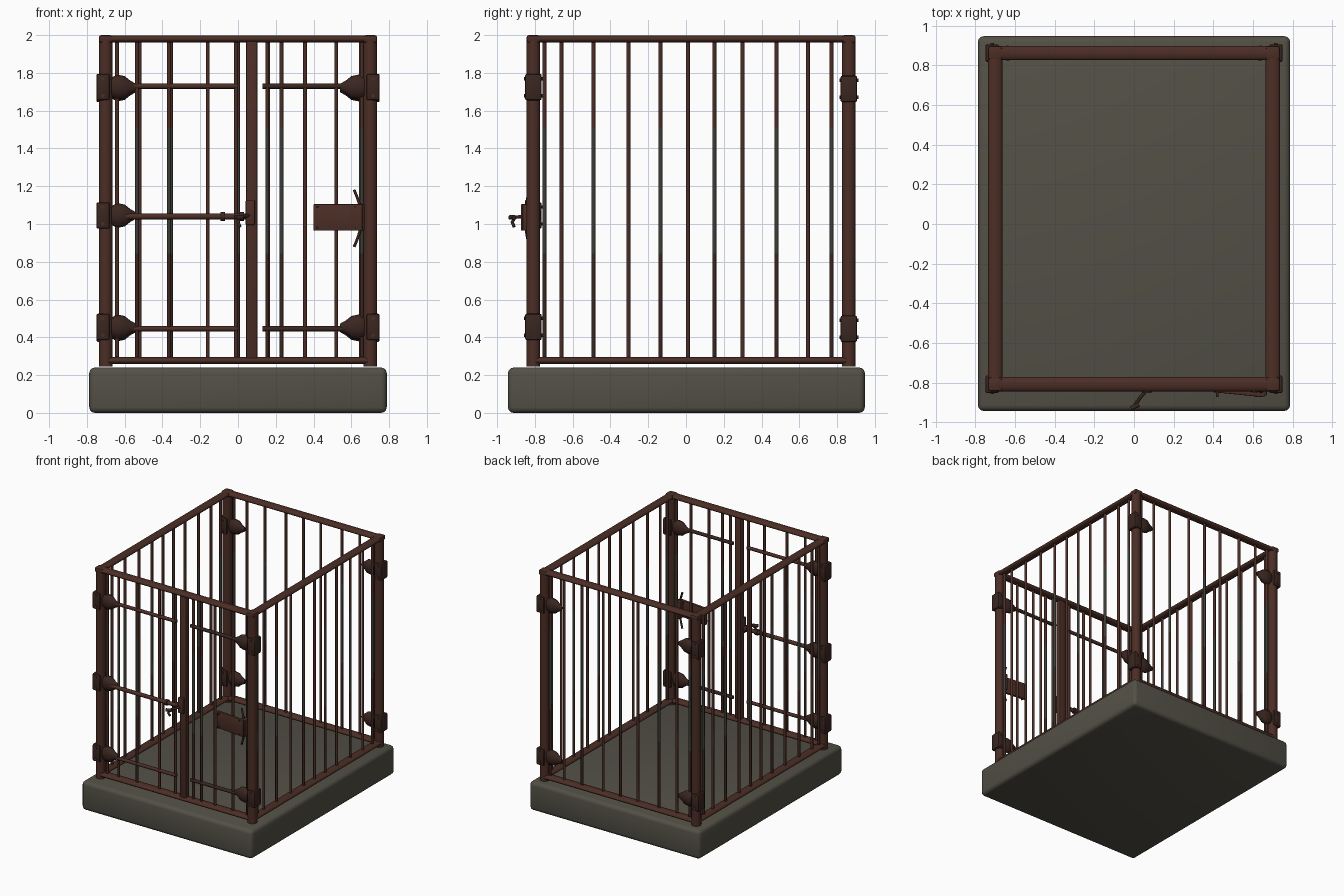
import bpy, bmesh, math
from mathutils import Vector, Matrix

if "Cube" in bpy.data.objects:
    bpy.data.objects.remove(bpy.data.objects["Cube"], do_unlink=True)


def material(name, rgb):
    m = bpy.data.materials.new(name)
    m.use_nodes = True
    m.diffuse_color = (*rgb, 1)
    b = m.node_tree.nodes["Principled BSDF"]
    b.inputs["Base Color"].default_value = (*rgb, 1)
    b.inputs["Roughness"].default_value = 0.8
    return m


RUST = material("rusty iron", (0.072, 0.027, 0.019))
DARK = material("dark iron", (0.042, 0.019, 0.014))
WORN = material("worn grey iron", (0.045, 0.047, 0.037))
STONE = material("stone", (0.085, 0.08, 0.06))


def finish(name, bm, mats, angle=40):
    bmesh.ops.recalc_face_normals(bm, faces=bm.faces)
    me = bpy.data.meshes.new(name)
    bm.to_mesh(me)
    bm.free()
    for m in mats:
        me.materials.append(m)
    ob = bpy.data.objects.new(name, me)
    bpy.context.collection.objects.link(ob)
    bpy.ops.object.select_all(action='DESELECT')
    ob.select_set(True)
    bpy.context.view_layer.objects.active = ob
    bpy.ops.object.shade_smooth_by_angle(angle=math.radians(angle))
    return ob


def box(name, center, size, mat, bevel=0.006, turn=0.0, segments=2):
    bm = bmesh.new()
    bmesh.ops.create_cube(bm, size=1)
    bmesh.ops.scale(bm, vec=size, verts=bm.verts)
    bmesh.ops.bevel(bm, geom=bm.edges[:], offset=bevel, segments=segments,
                    affect='EDGES', profile=0.5)
    bmesh.ops.rotate(bm, matrix=Matrix.Rotation(turn, 3, 'Z'), verts=bm.verts)
    bmesh.ops.translate(bm, vec=center, verts=bm.verts)
    return finish(name, bm, [mat])


def lathe(name, start, direction, rings, mats, squash=(1, 1), sides=10, rule=None):
    """Rings of (distance, radius) along a direction; squash scales the two cross axes."""
    d = Vector(direction).normalized()
    side = d.cross((0, 0, 1))
    side = side.normalized() if side.length > 0.01 else Vector((1, 0, 0))
    up = side.cross(d)
    bm = bmesh.new()
    loops = []
    for dist, r in rings:
        c = Vector(start) + d * dist
        angles = [2 * math.pi * (i + 0.5) / sides for i in range(sides)]
        loops.append([bm.verts.new(c + side * (r * squash[0] * math.cos(a))
                                   + up * (r * squash[1] * math.sin(a))) for a in angles])
    for a, b in zip(loops, loops[1:]):
        for i in range(sides):
            j = (i + 1) % sides
            bm.faces.new((a[i], a[j], b[j], b[i]))
    bm.faces.new(loops[0])
    bm.faces.new(loops[-1])
    if rule:
        for f in bm.faces:
            f.material_index = rule(f.calc_center_median().z)
    return finish(name, bm, mats, 50)


def rod(name, a, b, r, mat, squash=(1, 1), sides=10):
    v = Vector(b) - Vector(a)
    return lathe(name, a, v, [(0, r), (v.length, r)], [mat], squash, sides)


def tube(name, points, r, mat):
    cu = bpy.data.curves.new(name, 'CURVE')
    cu.dimensions = '3D'
    cu.bevel_depth, cu.bevel_resolution, cu.use_fill_caps = r, 2, True
    sp = cu.splines.new('POLY')
    sp.points.add(len(points) - 1)
    for p, co in zip(sp.points, points):
        p.co = (*co, 1)
    cu.materials.append(mat)
    ob = bpy.data.objects.new(name, cu)
    bpy.context.collection.objects.link(ob)


X, FRONT, BACK = 0.70, -0.808, 0.862

# Stone slab
box("stone_base", (0, 0.002, 0.12), (1.575, 1.89, 0.24), STONE, 0.03, segments=3)

# Corner posts and their caps
for y, where in ((FRONT, "front"), (BACK, "back")):
    for s, lr in ((1, "left"), (-1, "right")):
        rod(f"{where}_{lr}_post", (s * X, y, 0.245), (s * X, y, 1.985), 0.037, RUST, sides=12)
        box(f"{where}_{lr}_post_cap", (s * X, y, 1.98), (0.072, 0.072, 0.04), RUST, 0.012)

# Flattened top and bottom rails on all four sides
for z, level in ((1.98, "top"), (0.277, "bottom")):
    for y, where in ((FRONT, "front"), (BACK, "back")):
        rod(f"{where}_{level}_rail", (-X, y, z), (X, y, z), 0.037, RUST, (1, 0.52), 12)
    for s, lr in ((1, "left"), (-1, "right")):
        rod(f"{lr}_{level}_rail", (s * X, FRONT, z), (s * X, BACK, z), 0.037, RUST, (1, 0.52), 12)


# Upright bars, some worn grey in the middle
def bar(name, x, y, worn):
    rule = (lambda z: 2 if 0.85 < z < 1.5 else (1 if z < 0.85 else 0)) if worn else None
    lathe(name, (x, y, 0.275), (0, 0, 1), [(0, 0.011), (0.57, 0.011), (1.23, 0.011), (1.7, 0.011)],
          [RUST, DARK, WORN], sides=8, rule=rule)


side_bars = (-0.75, -0.66, -0.49, -0.305, -0.135, 0.01, 0.15, 0.3, 0.48, 0.645, 0.77)
for s, lr in ((1, "left"), (-1, "right")):
    for i, y in enumerate(side_bars):
        bar(f"{lr}_bar_{i}", s * X, y, i % 2 == 0)
for i, x in enumerate((-0.64, -0.52, -0.355, -0.16, 0.0, 0.16, 0.355, 0.52, 0.65)):
    bar(f"back_bar_{i}", x, BACK, i % 2 == 0)
for i, x in enumerate((-0.64, -0.535, -0.365, -0.16, -0.01, 0.155, 0.23, 0.355, 0.52, 0.655)):
    bar(f"front_bar_{i}", x, FRONT, i in (1, 2, 5, 6, 9))

# Middle gate post
box("gate_post", (0.073, FRONT, 1.12), (0.062, 0.05, 1.7), RUST, 0.012)


# Hinges: a plate around the post and a swelling that narrows to the strap
def hinge(name, s, y, z):
    box(name + "_plate", (s * 0.715, y, z), (0.07, 0.088, 0.14), DARK, 0.01)
    lathe(name + "_boss", (s * 0.67, y, z), (-s, 0, 0),
          [(0, 0.05), (0.03, 0.066), (0.07, 0.058), (0.1, 0.034), (0.13, 0.017)],
          [DARK], (0.6, 1))
    for dz in (-0.045, 0.045):
        rod(name + "_rivet", (s * 0.715, y - 0.05, z + dz), (s * 0.715, y + 0.05, z + dz),
            0.01, RUST, sides=8)


for z in (1.725, 0.455):
    hinge("front_left_hinge", 1, FRONT, z)
    hinge("front_right_hinge", -1, FRONT, z)
    hinge("back_left_hinge", 1, BACK, z - 0.01)
    hinge("back_right_hinge", -1, BACK, z - 0.01)
    zz = z + 0.005 if z > 1 else z - 0.01
    rod("right_gate_strap", (-0.6, FRONT, zz), (0.0, FRONT, zz), 0.014, RUST)
    rod("left_gate_strap", (0.13, FRONT, zz), (0.6, FRONT, zz), 0.014, DARK)
hinge("bolt_hinge", -1, FRONT, 1.045)

# Sliding bolt with a bent handle and keeper
rod("gate_bolt", (-0.6, FRONT - 0.015, 1.04), (0.06, FRONT - 0.015, 1.04), 0.016, RUST)
box("bolt_keeper", (0.065, FRONT - 0.02, 1.06), (0.05, 0.05, 0.13), RUST)
for x in (-0.08, 0.02):
    rod("bolt_collar", (x - 0.012, FRONT - 0.015, 1.04), (x + 0.012, FRONT - 0.015, 1.04), 0.024, DARK)
tube("bolt_handle", [(0.07, -0.83, 1.05), (0.035, -0.87, 1.04), (0.01, -0.905, 1.035),
                     (0.0, -0.92, 1.01), (0.01, -0.91, 0.985)], 0.009, DARK)
rod("bolt_handle_grip", (-0.015, -0.93, 1.035), (0.025, -0.91, 1.035), 0.013, DARK, sides=8)

# Lock plate, slightly turned, with a bowed pull
box("lock_plate", (0.53, -0.85, 1.035), (0.26, 0.022, 0.14), RUST, 0.004, -0.1)
box("lock_case", (0.645, -0.835, 1.035), (0.05, 0.06, 0.14), RUST, 0.006)
for x in (0.42, 0.62):
    for dz in (-0.055, 0.055):
        rod("lock_rivet", (x, -0.873, 1.035 + dz), (x, -0.84, 1.035 + dz), 0.007, DARK, sides=8)
tube("lock_pull", [(0.615 + 0.04 * math.sin(math.pi * t / 10), -0.83 - 0.02 * math.sin(math.pi * t / 10),
                    0.88 + 0.3 * t / 10) for t in range(11)], 0.008, DARK)
